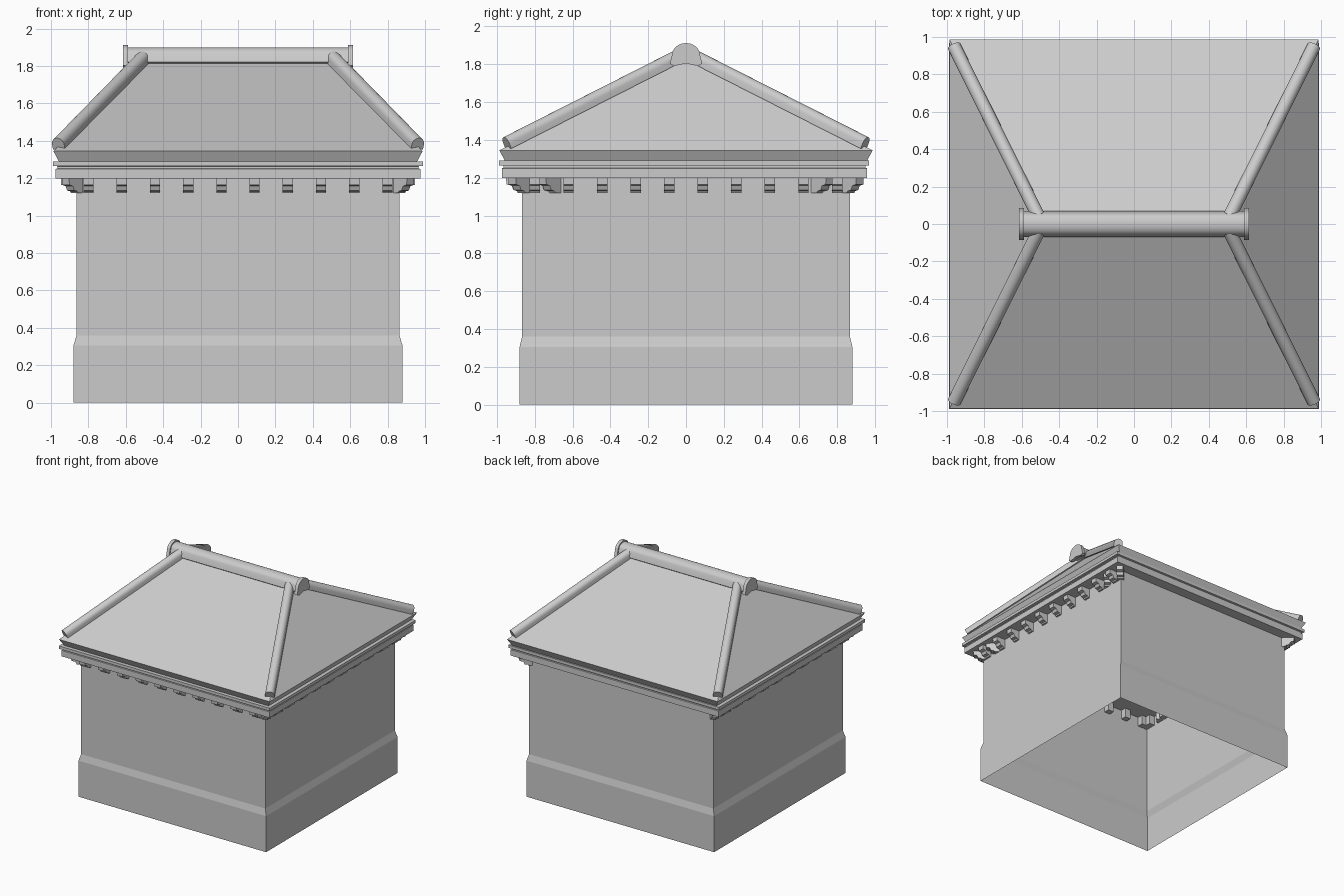
import bpy, bmesh, math
from mathutils import Vector, Matrix

if "Cube" in bpy.data.objects:
    bpy.data.objects.remove(bpy.data.objects["Cube"])

stone = bpy.data.materials.new("plain grey stone")
stone.use_nodes = True
GREY = (0.6, 0.6, 0.6, 1)
stone.diffuse_color = GREY
stone.node_tree.nodes["Principled BSDF"].inputs["Base Color"].default_value = GREY


def finish(name, bm, smooth=False):
    bmesh.ops.recalc_face_normals(bm, faces=bm.faces)
    mesh = bpy.data.meshes.new(name)
    bm.to_mesh(mesh)
    bm.free()
    mesh.materials.append(stone)
    ob = bpy.data.objects.new(name, mesh)
    bpy.context.collection.objects.link(ob)
    if smooth:
        bpy.ops.object.select_all(action='DESELECT')
        ob.select_set(True)
        bpy.context.view_layer.objects.active = ob
        bpy.ops.object.shade_smooth_by_angle(angle=math.radians(40))
    return ob


def ring_stack(name, rings, bottom=False, top=False):
    """Stack rectangles given as (half x, front y, back y, z)."""
    bm = bmesh.new()
    loops = [[bm.verts.new(p) for p in
              ((-x, f, z), (x, f, z), (x, b, z), (-x, b, z))]
             for x, f, b, z in rings]
    for lo, hi in zip(loops, loops[1:]):
        for i in range(4):
            j = (i + 1) % 4
            bm.faces.new((lo[i], lo[j], hi[j], hi[i]))
    if bottom:
        bm.faces.new(loops[0][::-1])
    if top:
        bm.faces.new(loops[-1])
    return finish(name, bm)


def extrude_profile(bm, points, offset):
    """Sweep a closed 3D outline along an offset, with end caps."""
    a = [bm.verts.new(p) for p in points]
    b = [bm.verts.new(Vector(p) + offset) for p in points]
    for i in range(len(a)):
        j = (i + 1) % len(a)
        bm.faces.new((a[i], a[j], b[j], b[i]))
    bm.faces.new(a[::-1])
    bm.faces.new(b)


# Walls with a wider plinth, open underneath
ring_stack("walls", [(0.88, -0.88, 0.88, 0), (0.88, -0.88, 0.88, 0.305),
                     (0.863, -0.867, 0.867, 0.36), (0.863, -0.867, 0.867, 1.205)])

# Stepped cornice
ring_stack("cornice", [(0.975, -0.973, 0.957, 1.2), (0.975, -0.973, 0.957, 1.25),
                       (0.965, -0.965, 0.95, 1.252), (0.965, -0.965, 0.95, 1.264),
                       (0.988, -0.988, 0.968, 1.266), (0.988, -0.988, 0.968, 1.29)],
           bottom=True, top=True)

# Hipped roof with an undercut eave
EAVE, RIDGE, HALF = 1.345, 1.84, 0.5
ring_stack("roof", [(0.955, -0.955, 0.955, 1.285), (0.987, -0.987, 0.987, EAVE),
                    (HALF, -0.001, 0.001, RIDGE)], bottom=True, top=True)

# Eave brackets: side profile as (distance out from wall, z)
PROFILE = [(-0.05, 1.203), (0.085, 1.203), (0.082, 1.165), (0.055, 1.158),
           (0.045, 1.135), (0.02, 1.13), (0.015, 1.12), (-0.05, 1.12)]


def bracket(bm, x, y, angle, width=0.055):
    out = Vector((math.cos(angle), math.sin(angle), 0))
    side = Vector((-out.y, out.x, 0)) * width
    start = Vector((x, y, 0)) - side / 2
    extrude_profile(bm, [start + out * d + Vector((0, 0, z)) for d, z in PROFILE], side)


bm = bmesh.new()
for i in range(10):
    t = (i - 4.5) * 0.1775
    bracket(bm, t, -0.867, -math.pi / 2)
    bracket(bm, 0.863, t, 0)
    bracket(bm, -0.863, t, math.pi)
finish("eave_brackets", bm)

# Diagonal brackets at and beside the corners
bm = bmesh.new()
for sx in (-1, 1):
    for sy in (-1, 1):
        angle = math.atan2(sy, sx)
        bracket(bm, sx * 0.863, sy * 0.86, angle)
        bracket(bm, sx * 0.863, sy * 0.70, angle)
finish("corner_brackets", bm)

# Rounded hip tiles down the four roof corners
bm = bmesh.new()
for sx in (-1, 1):
    for sy in (-1, 1):
        low = Vector((sx * 0.962, sy * 0.95, 1.382))
        high = Vector((sx * 0.508, sy * 0.035, 1.846))
        axis = (high - low).normalized()
        side = axis.cross(Vector((0, 0, 1))).normalized()
        up = side.cross(axis)
        arc = [low + side * 0.036 * math.cos(a) + up * (0.036 * math.sin(a))
               for a in (math.pi * k / 10 for k in range(11))]
        arc += [low - side * 0.036 - up * 0.03, low + side * 0.036 - up * 0.03]
        extrude_profile(bm, arc, high - low)
finish("hip_tiles", bm, smooth=True)


# Ridge cap and its end plates share a bell outline
def bell(x, half, base, crown):
    outline = [(x, half, base)]
    for k in range(1, 12):
        a = math.pi * k / 12
        outline.append((x, half * 0.85 * math.cos(a),
                        base + (crown - base) * (0.45 + 0.55 * math.sin(a))))
    outline += [(x, -half, base), (x, -half * 0.75, base - 0.012),
                (x, 0, base + 0.002), (x, half * 0.75, base - 0.012)]
    return outline


bm = bmesh.new()
extrude_profile(bm, bell(-0.6, 0.07, 1.822, 1.9), Vector((1.2, 0, 0)))
finish("ridge_cap", bm, smooth=True)

bm = bmesh.new()
for sx in (-1, 1):
    extrude_profile(bm, bell(sx * 0.588, 0.085, 1.803, 1.912), Vector((sx * 0.027, 0, 0)))
finish("ridge_end_plates", bm, smooth=True)
